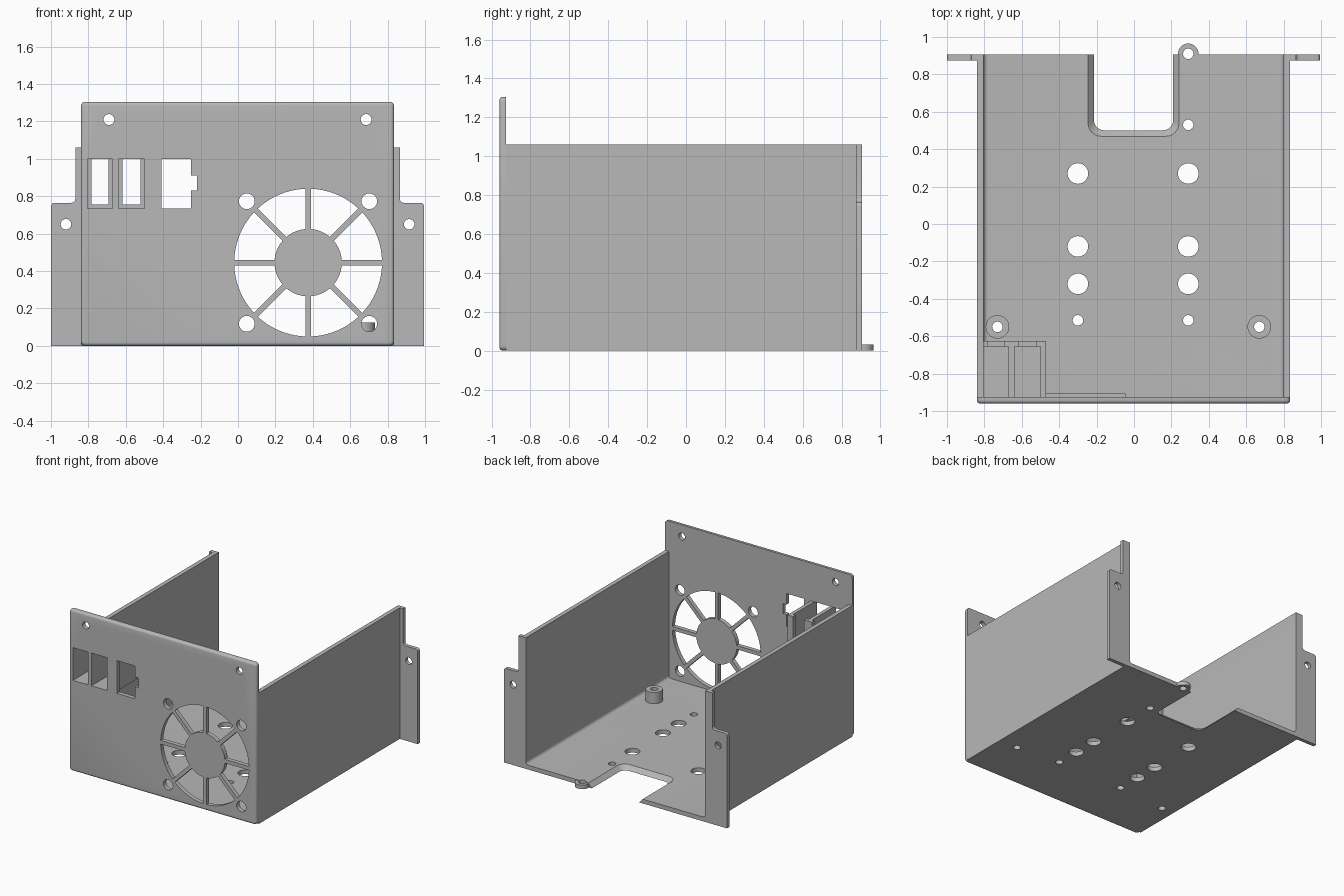
import bpy, bmesh, math
from math import sin, cos, pi, asin

cube = bpy.data.objects.get("Cube")
if cube:
    bpy.data.objects.remove(cube, do_unlink=True)

grey = bpy.data.materials.new("plain_grey")
grey.use_nodes = True
COL = (0.48, 0.48, 0.48, 1)
grey.diffuse_color = COL
grey.node_tree.nodes["Principled BSDF"].inputs["Base Color"].default_value = COL

T = 0.035            # sheet thickness
L, R = -0.84, 0.835  # outer faces of the side walls
FRONT, BACK = -0.96, 0.905
PANEL = FRONT + T    # back face of the front panel


def prism(bm, pts, axis, a, b, pts2=None):
    """Extrude (or loft to pts2) a 2D outline along axis from a to b."""
    def place(p, w):
        return {'z': (p[0], p[1], w), 'y': (p[0], w, p[1])}[axis]
    lo = [bm.verts.new(place(p, a)) for p in pts]
    hi = [bm.verts.new(place(p, b)) for p in (pts2 or pts)]
    n = len(lo)
    faces = [bm.faces.new(lo), bm.faces.new(hi[::-1])]
    for i in range(n):
        j = (i + 1) % n
        faces.append(bm.faces.new((lo[j], lo[i], hi[i], hi[j])))
    bmesh.ops.recalc_face_normals(bm, faces=faces)


def arc(cx, cy, r, a0, a1, n):
    return [(cx + r * cos(a0 + (a1 - a0) * i / n), cy + r * sin(a0 + (a1 - a0) * i / n))
            for i in range(n + 1)]


def circle(cx, cy, r, n=32):
    return arc(cx, cy, r, 0, 2 * pi, n)[:-1]


def rect(x0, x1, y0, y1):
    return [(x0, y0), (x1, y0), (x1, y1), (x0, y1)]


def make(name, bm):
    me = bpy.data.meshes.new(name)
    bm.to_mesh(me)
    bm.free()
    me.materials.append(grey)
    ob = bpy.data.objects.new(name, me)
    bpy.context.collection.objects.link(ob)
    return ob


def activate(ob):
    bpy.ops.object.select_all(action='DESELECT')
    ob.select_set(True)
    bpy.context.view_layer.objects.active = ob


def finish(ob, cutter_bm=None):
    """Cut the holes, then shade smooth with sharp edges kept."""
    activate(ob)
    if cutter_bm:
        cutter = make("cutter", cutter_bm)
        cutter.hide_render = True
        mod = ob.modifiers.new("holes", 'BOOLEAN')
        mod.operation, mod.solver, mod.object = 'DIFFERENCE', 'EXACT', cutter
        bpy.ops.object.modifier_apply(modifier=mod.name)
        bpy.data.objects.remove(cutter, do_unlink=True)
    bpy.ops.object.shade_smooth_by_angle(angle=math.radians(30))


# U-shaped shell: floor and side walls with filleted inner corners
H, F = 1.06, 0.025
bm = bmesh.new()
u = [(L, H), (L, 0), (R, 0), (R, H), (R - T, H)]
u += arc(R - T - F, T + F, F, 0, -pi / 2, 5)
u += arc(L + T + F, T + F, F, -pi / 2, -pi, 5)
u += [(L + T, H)]
prism(bm, u, 'y', PANEL, BACK)
shell = make("floor_and_side_walls", bm)

STANDOFFS = [(-0.73, -0.55), (0.67, -0.55)]
TAB = (0.29, 0.91)
cut = bmesh.new()
for x in (-0.3, 0.29):
    for y in (0.27, -0.12, -0.32):
        prism(cut, circle(x, y, 0.055), 'z', -0.1, 0.1)
for x, y in [(-0.3, -0.515), (0.29, -0.515), (0.29, 0.53), TAB] + STANDOFFS:
    prism(cut, circle(x, y, 0.028), 'z', -0.1, 0.1)


# Sloped-edge notch in the back of the floor
def notch(grow):
    x0, x1, y0, r = -0.215 - grow, 0.21 + grow, 0.5 - grow, 0.055 + grow * 0.5
    return (arc(x0 + r, y0 + r, r, pi, 1.5 * pi, 6) +
            arc(x1 - r, y0 + r, r, 1.5 * pi, 2 * pi, 6) + [(x1, 1.1), (x0, 1.1)])


prism(cut, notch(-0.01), 'z', -0.01, T + 0.01, notch(0.04))
finish(shell, cut)

# Screw tab at the back of the floor
bm = bmesh.new()
a = asin((TAB[1] - BACK) / 0.055)
prism(bm, arc(*TAB, 0.055, -a, pi + a, 20), 'z', 0, 0.032)
cut = bmesh.new()
prism(cut, circle(*TAB, 0.028), 'z', -0.1, 0.1)
finish(make("back_screw_tab", bm), cut)

# Board standoffs
for name, (x, y) in zip(("right_standoff", "left_standoff"), STANDOFFS):
    bm, cut = bmesh.new(), bmesh.new()
    prism(bm, circle(x, y, 0.063), 'z', T, 0.125)
    prism(cut, circle(x, y, 0.028), 'z', -0.1, 0.3)
    finish(make(name, bm), cut)

# Mounting flanges at the back of each wall
for name, s, edge in (("right_flange", -1, L), ("left_flange", 1, R)):
    outline = [(0, 0), (0.16, 0)] + arc(0.14, 0.745, 0.02, 0, pi / 2, 4)
    outline += arc(0.05, 0.785, 0.02, -pi / 2, -pi, 4) + [(0.03, H), (0, H)]
    bm, cut = bmesh.new(), bmesh.new()
    prism(bm, [(edge + s * x, z) for x, z in outline], 'y', BACK - 0.03, BACK)
    prism(cut, circle(edge + s * 0.08, 0.65, 0.028), 'y', 0.8, 1)
    finish(make(name, bm), cut)

# Front panel with rounded corners and front edge
TOP = 1.305
r = 0.025


def panel_outline(d):
    q = r - d
    x0, x1, z0, z1 = L + r, R - r, r, TOP - r
    return (arc(x1, z1, q, 0, pi / 2, 5) + arc(x0, z1, q, pi / 2, pi, 5) +
            arc(x0, z0, q, pi, 1.5 * pi, 5) + arc(x1, z0, q, 1.5 * pi, 2 * pi, 5))


bm = bmesh.new()
prism(bm, panel_outline(0), 'y', FRONT, PANEL)
rim = [e for e in bm.edges if all(v.co.y < FRONT + 0.001 for v in e.verts)]
bmesh.ops.bevel(bm, geom=rim, offset=0.018, segments=4, profile=0.5, affect='EDGES')
panel = make("front_panel", bm)

cut = bmesh.new()
Y0, Y1 = FRONT - 0.1, PANEL + 0.1
FX, FZ, HUB, FAN, SPOKE = 0.375, 0.445, 0.18, 0.395, 0.015
# Fan openings between eight spokes
for k in range(8):
    a0, a1 = k * pi / 4, (k + 1) * pi / 4
    i, o = asin(SPOKE / HUB), asin(SPOKE / FAN)
    wedge = arc(FX, FZ, FAN, a0 + o, a1 - o, 10) + arc(FX, FZ, HUB, a1 - i, a0 + i, 8)
    prism(cut, wedge, 'y', Y0, Y1)
# Fan screws and cover screws
for x in (0.047, 0.702):
    for z in (0.118, 0.773):
        prism(cut, circle(x, z, 0.042), 'y', Y0, Y1)
for x in (-0.69, 0.685):
    prism(cut, circle(x, 1.21, 0.029), 'y', Y0, Y1)
# Socket openings
Z0, Z1 = 0.735, 1.0
SLOTS = [(L + T, -0.67), (-0.64, -0.5)]
for x0, x1 in SLOTS:
    prism(cut, rect(x0, x1, Z0, Z1), 'y', Y0, Y1)
prism(cut, [(-0.41, Z0), (-0.25, Z0), (-0.25, 0.83), (-0.22, 0.83), (-0.22, 0.91),
            (-0.25, 0.91), (-0.25, Z1), (-0.41, Z1)], 'y', Y0, Y1)
finish(panel, cut)

# Open-topped socket holder behind the panel
bm = bmesh.new()
REAR = -0.655
prism(bm, rect(L + T, -0.47, Z0 - 0.03, Z0), 'y', PANEL, REAR)
for x0 in (-0.67, -0.5):
    prism(bm, rect(x0, x0 + 0.03, Z0, Z1), 'y', PANEL, REAR)
comb = [(L + T, Z0 - 0.03), (-0.47, Z0 - 0.03), (-0.47, Z1)]
for x0, x1 in reversed(SLOTS):
    lip = 0.022
    comb += [(x1 - lip, Z1), (x1 - lip, Z0 + 0.02), (x0 + lip, Z0 + 0.02), (x0 + lip, Z1)]
comb += [(L + T, Z1)]
prism(bm, comb, 'y', REAR, REAR + 0.03)
finish(make("socket_holder", bm))

# Low stiffening strip on the inside of the panel
bm = bmesh.new()
prism(bm, rect(-0.47, -0.045, T, 0.3), 'y', PANEL, PANEL + 0.02)
finish(make("panel_strip", bm))
